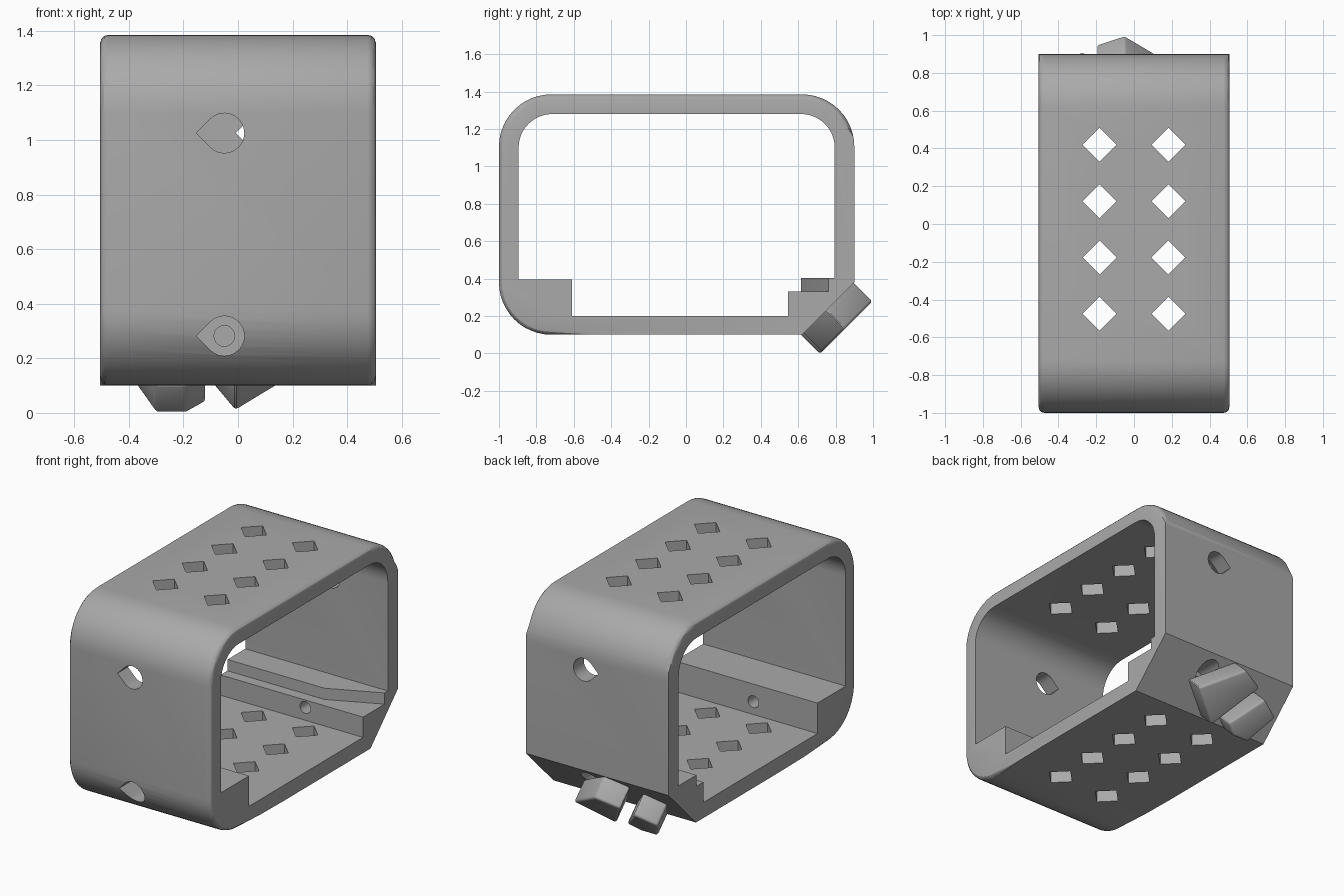
import bpy, bmesh
from math import sin, cos, pi, radians
from mathutils import Vector

cube = bpy.data.objects.get("Cube")
if cube:
    bpy.data.objects.remove(cube)

grey = bpy.data.materials.new("plain grey")
grey.use_nodes = True
grey.diffuse_color = (0.4, 0.4, 0.4, 1)
grey.node_tree.nodes["Principled BSDF"].inputs["Base Color"].default_value = (0.4, 0.4, 0.4, 1)


def prism(name, points, place, low, high):
    """Extrude a flat outline; place(u, v, depth) gives the 3D position."""
    bm = bmesh.new()
    rings = [[bm.verts.new(place(u, v, d)) for u, v in points] for d in (low, high)]
    n = len(points)
    bm.faces.new(rings[0][::-1])
    bm.faces.new(rings[1])
    for i in range(n):
        j = (i + 1) % n
        bm.faces.new((rings[0][i], rings[0][j], rings[1][j], rings[1][i]))
    bmesh.ops.recalc_face_normals(bm, faces=bm.faces)
    mesh = bpy.data.meshes.new(name)
    bm.to_mesh(mesh)
    bm.free()
    obj = bpy.data.objects.new(name, mesh)
    bpy.context.collection.objects.link(obj)
    mesh.materials.append(grey)
    return obj


def along_x(u, v, d):
    return Vector((d, u, v))


def along_y(u, v, d):
    return Vector((u, d, v))


def along_z(u, v, d):
    return Vector((u, v, d))


def on_chamfer(u, v, d):
    # u runs sideways, v down the sloped corner, d outward from it
    s = 0.5 ** 0.5
    return Vector((u, 0.9 + s * (d - v), 0.38 - s * (d + v)))


def arc(cy, cz, r, start, steps=12):
    return [(cy + r * cos(radians(start + 90 * i / steps)),
             cz + r * sin(radians(start + 90 * i / steps))) for i in range(steps + 1)]


def teardrop(x, z, r):
    ring = [(x + r * cos(radians(a)), z + r * sin(radians(a))) for a in range(-135, 136, 15)]
    return ring + [(x - r * 2 ** 0.5, z)]


def circle(x, z, r):
    return [(x + r * cos(pi * i / 10), z + r * sin(pi * i / 10)) for i in range(20)]


def cut(target, cutter):
    mod = target.modifiers.new("cut", "BOOLEAN")
    mod.operation, mod.solver, mod.object = "DIFFERENCE", "EXACT", cutter
    bpy.context.view_layer.objects.active = target
    bpy.ops.object.modifier_apply(modifier=mod.name)
    bpy.data.objects.remove(cutter)


def soften(obj, width, rule):
    bm = bmesh.new()
    bm.from_mesh(obj.data)
    edges = [e for e in bm.edges if rule(e)]
    bmesh.ops.bevel(bm, geom=edges, offset=width, segments=3, profile=0.5, affect="EDGES")
    bm.to_mesh(obj.data)
    bm.free()


# Frame: rounded outline with one sloped lower back corner
R = 0.28
outer = (arc(0.9 - R, 1.385 - R, R, 0) + arc(-1 + R, 1.385 - R, R, 90)
         + arc(-1 + R, 0.1 + R, R, 180) + [(0.62, 0.1), (0.9, 0.38)])
frame = prism("frame", outer, along_x, -0.505, 0.505)


def rim(e):
    a, b = (v.co for v in e.verts)
    return abs(a.x - b.x) < 0.001 and min(a.y, b.y) < 0.89 and not (a.y > 0.6 and a.z < 0.5) \
        and not (b.y > 0.6 and b.z < 0.5)


soften(frame, 0.03, rim)

# Opening, with a block at the front and a stepped ledge at the back
r = 0.18
opening = (arc(0.795 - r, 1.28 - r, r, 0) + arc(-0.895 + r, 1.28 - r, r, 90)
           + [(-0.895, 0.395), (-0.61, 0.395), (-0.61, 0.2), (0.545, 0.2),
              (0.545, 0.33), (0.615, 0.33), (0.615, 0.402), (0.795, 0.402)])
cut(frame, prism("opening", opening, along_x, -0.7, 0.7))

# Tapered relief at one end of the back ledge
cut(frame, prism("ledge_relief", [(0.15, 0.6), (0.6, 0.6), (0.6, 0.78), (0.5, 0.76)],
                 along_z, 0.33, 0.45))

# Diamond vents through top and bottom
h = 0.09
for x in (-0.182, 0.182):
    for y in (-0.475, -0.177, 0.121, 0.42):
        diamond = [(x - h, y), (x, y - h), (x + h, y), (x, y + h)]
        cut(frame, prism("vent", diamond, along_z, 0, 1.6))

# Screw holes: upper ones pass through, lower ones are counterbored
for x, wall, floor, inside in ((-0.05, -1.1, -0.8, -0.5), (0.095, 1.1, 0.7, 0.45)):
    upper_end = 0.6 if wall > 0 else -0.6
    cut(frame, prism("upper_hole", teardrop(x, 1.025, 0.073), along_y,
                     min(wall, upper_end), max(wall, upper_end)))
    cut(frame, prism("counterbore", teardrop(x, 0.282, 0.073), along_y,
                     min(wall, floor), max(wall, floor)))
    cut(frame, prism("lower_hole", circle(x, 0.282, 0.038), along_y,
                     min(wall, inside), max(wall, inside)))

# Two angled lugs on the sloped corner
inner_lug = prism("inner_lug", [(0.2, 0.21), (-0.05, 0), (-0.2, 0.07), (-0.01, 0.39)],
                  on_chamfer, -0.01, 0.141)
outer_lug = prism("outer_lug", [(-0.4, 0.2), (-0.27, 0.12), (-0.115, 0.34),
                                (-0.19, 0.4), (-0.3, 0.4)], on_chamfer, -0.01, 0.141)
for lug in (inner_lug, outer_lug):
    soften(lug, 0.015, lambda e: True)

for obj in (frame, inner_lug, outer_lug):
    bpy.ops.object.select_all(action="DESELECT")
    obj.select_set(True)
    bpy.context.view_layer.objects.active = obj
    bpy.ops.object.shade_smooth_by_angle(angle=radians(30))
